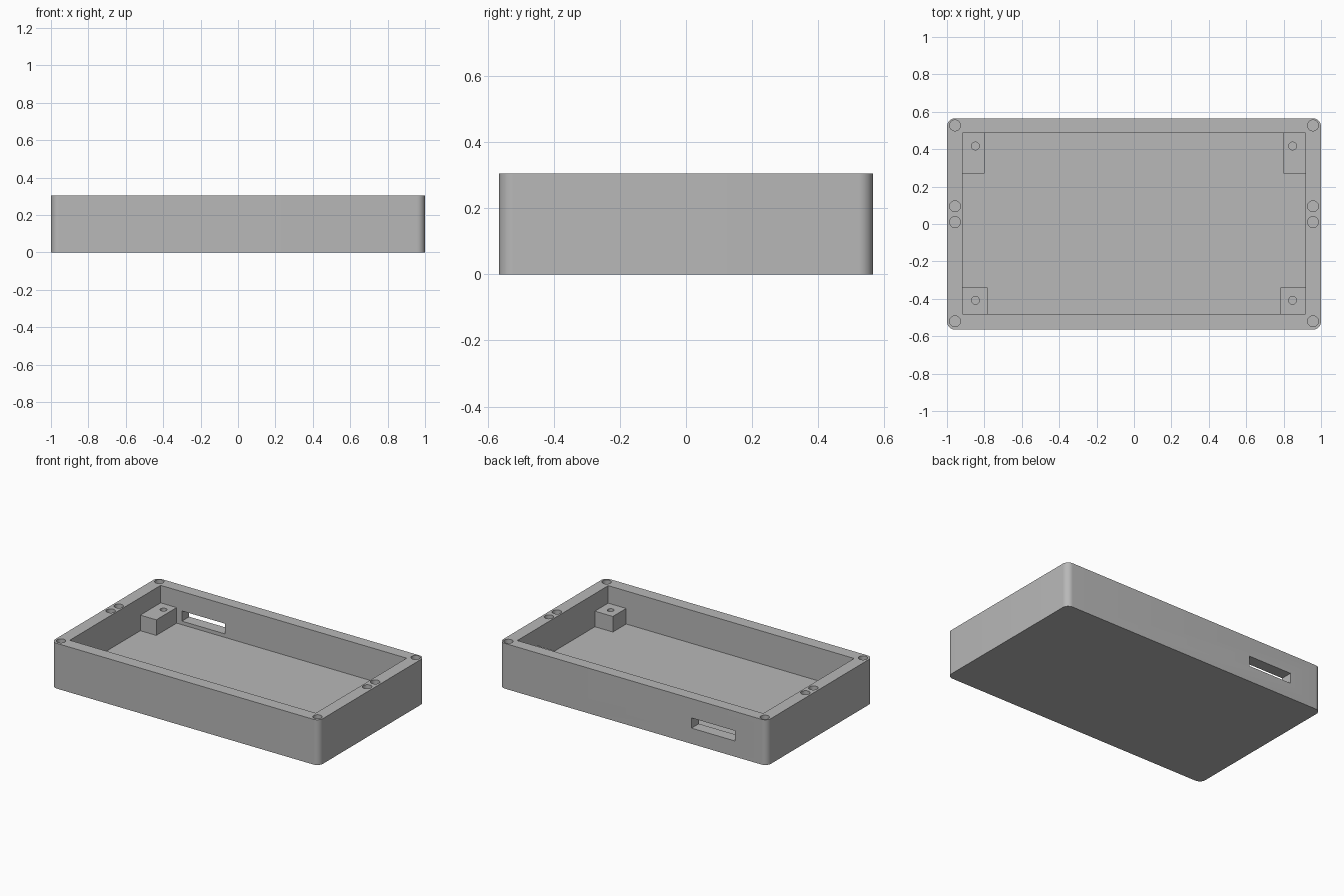
import bpy
import bmesh
from mathutils import Matrix, Vector

if "Cube" in bpy.data.objects:
    bpy.data.objects.remove(bpy.data.objects["Cube"])

# Overall sizes
HALF_X, HALF_Y, HEIGHT = 1.0, 0.565, 0.305
FLOOR, POST_TOP, CORNER = 0.082, 0.187, 0.043
IN_X, IN_FRONT, IN_BACK = 0.918, -0.482, 0.487

grey = bpy.data.materials.new("plain grey")
grey.diffuse_color = (0.48, 0.48, 0.48, 1)
grey.use_nodes = True
grey.node_tree.nodes["Principled BSDF"].inputs["Base Color"].default_value = (0.48, 0.48, 0.48, 1)


def finish(name, bm):
    mesh = bpy.data.meshes.new(name)
    bm.to_mesh(mesh)
    bm.free()
    mesh.materials.append(grey)
    obj = bpy.data.objects.new(name, mesh)
    bpy.context.collection.objects.link(obj)
    return obj


def block(name, low, high, radius=0):
    """Box between two corners, with optional rounded upright edges."""
    low, high = Vector(low), Vector(high)
    bm = bmesh.new()
    bmesh.ops.create_cube(bm, size=1, matrix=Matrix.Translation((low + high) / 2)
                          @ Matrix.Diagonal((high - low).to_4d()))
    if radius:
        upright = [e for e in bm.edges
                   if abs(e.verts[0].co.z - e.verts[1].co.z) > 0.01]
        bmesh.ops.bevel(bm, geom=upright, offset=radius, segments=10,
                        profile=0.5, affect="EDGES")
    return finish(name, bm)


def peg(x, y, top, radius, depth):
    """Round cutter reaching down from just above a surface."""
    bm = bmesh.new()
    bmesh.ops.create_cone(bm, cap_ends=True, segments=32, radius1=radius,
                          radius2=radius, depth=depth + 0.05,
                          matrix=Matrix.Translation((x, y, top + (0.05 - depth) / 2)))
    return finish("hole_cutter", bm)


def cut(obj, cutter):
    cutter.hide_render = True
    mod = obj.modifiers.new("cut", "BOOLEAN")
    mod.operation = "DIFFERENCE"
    mod.solver = "EXACT"
    mod.object = cutter
    bpy.context.view_layer.objects.active = obj
    bpy.ops.object.modifier_apply(modifier=mod.name)
    bpy.data.objects.remove(cutter)


def smooth(obj):
    bpy.ops.object.select_all(action="DESELECT")
    obj.select_set(True)
    bpy.context.view_layer.objects.active = obj
    bpy.ops.object.shade_smooth_by_angle(angle=0.6)


# Open tray with rounded outer corners
tray = block("tray", (-HALF_X, -HALF_Y, 0), (HALF_X, HALF_Y, HEIGHT), CORNER)
cut(tray, block("cavity_cutter", (-IN_X, IN_FRONT, FLOOR), (IN_X, IN_BACK, 0.5)))

# Slot through the back wall
cut(tray, block("slot_cutter", (-0.76, 0.4, 0.106), (-0.437, 0.7, 0.175)))

# Lid holes in the rim: corners and a pair on each side
for side in (-1, 1):
    for y in (-0.52, 0.01, 0.095, 0.527):
        cut(tray, peg(side * 0.957, y, HEIGHT, 0.029, 0.1))
smooth(tray)

# Corner posts with pilot holes, sunk slightly into walls and floor
SINK = 0.01
for side, label in ((-1, "right"), (1, "left")):
    for place, inner_x, y0, y1, hole_y in (
            ("front", 0.784, IN_FRONT - SINK, -0.34, -0.408),
            ("back", 0.799, 0.27, IN_BACK + SINK, 0.417)):
        xs = sorted((side * inner_x, side * (IN_X + SINK)))
        post = block(f"{place}_{label}_post", (xs[0], y0, FLOOR - SINK),
                     (xs[1], y1, POST_TOP))
        cut(post, peg(side * 0.848, hole_y, POST_TOP, 0.021, 0.085))
        smooth(post)
